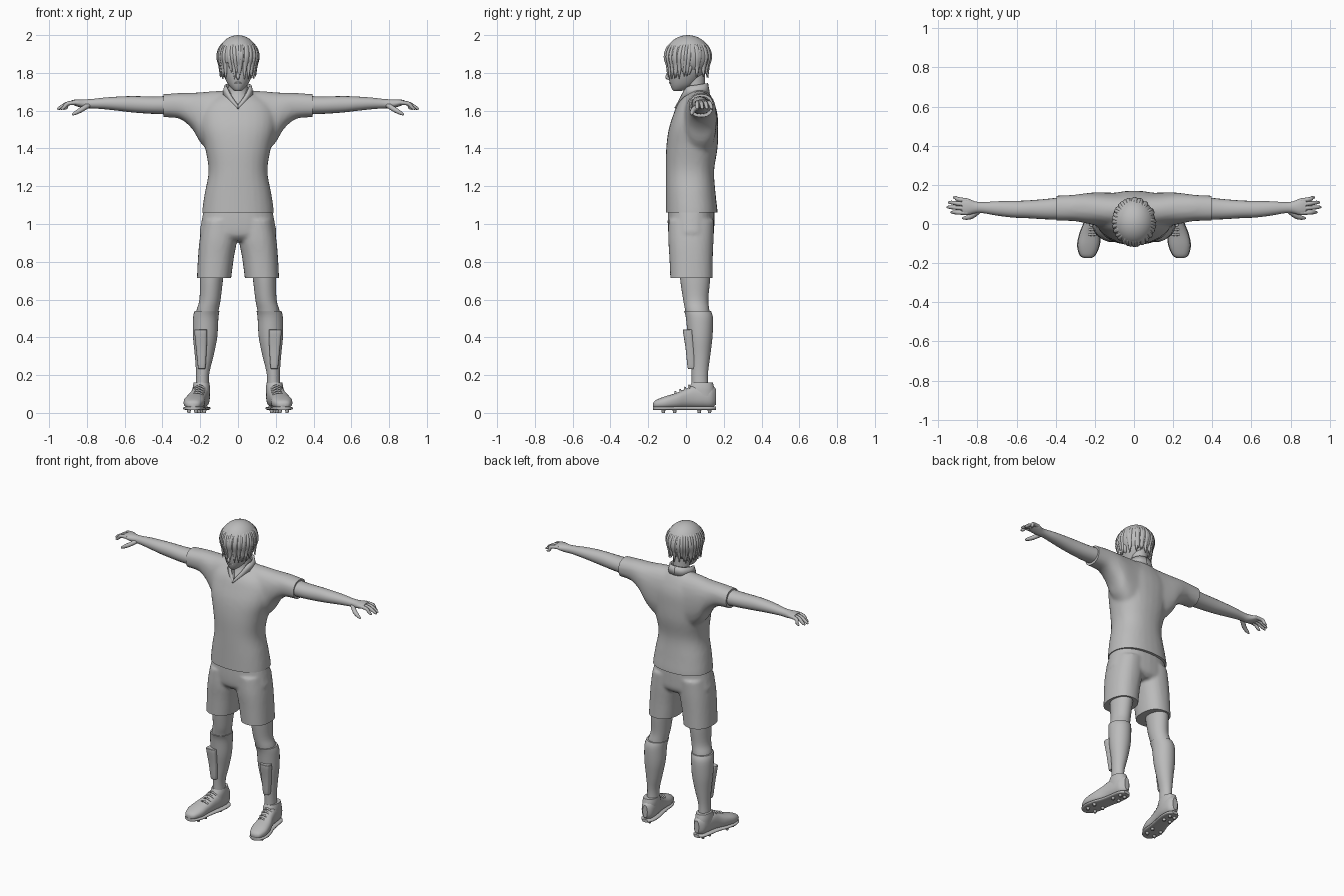
import bpy, bmesh, math, random
from mathutils import Vector

if "Cube" in bpy.data.objects:
    bpy.data.objects.remove(bpy.data.objects["Cube"])

random.seed(4)
grey = bpy.data.materials.new("plain grey")
grey.diffuse_color = (0.5, 0.5, 0.5, 1)
grey.use_nodes = True
grey.node_tree.nodes["Principled BSDF"].inputs["Base Color"].default_value = grey.diffuse_color


def smooth_rows(rows, steps=4):
    """Catmull-Rom interpolation through rows of numbers."""
    out = []
    for i in range(len(rows) - 1):
        a, b = rows[max(i - 1, 0)], rows[i]
        c, d = rows[i + 1], rows[min(i + 2, len(rows) - 1)]
        for s in range(steps):
            t = s / steps
            out.append([q + 0.5 * t * (r - p + t * (2 * p - 5 * q + 4 * r - w + t * (3 * (q - r) + w - p)))
                        for p, q, r, w in zip(a, b, c, d)])
    return out + [list(rows[-1])]


def activate(ob):
    bpy.ops.object.select_all(action='DESELECT')
    ob.select_set(True)
    bpy.context.view_layer.objects.active = ob


def shade(ob, angle=40):
    activate(ob)
    bpy.ops.object.shade_smooth_by_angle(angle=math.radians(angle))


def apply_all(ob):
    activate(ob)
    for m in list(ob.modifiers):
        bpy.ops.object.modifier_apply(modifier=m.name)


def finish(name, bm, mirror=False):
    bmesh.ops.recalc_face_normals(bm, faces=bm.faces)
    me = bpy.data.meshes.new(name)
    bm.to_mesh(me)
    bm.free()
    me.materials.append(grey)
    ob = bpy.data.objects.new(name, me)
    bpy.context.collection.objects.link(ob)
    if mirror:
        ob.modifiers.new("mirror", 'MIRROR').use_mirror_merge = False
    shade(ob)
    return ob


def add_loft(bm, axis, rows, n=28, p=2.3, steps=4):
    """Rows are (position along axis, a0, a1, b0, b1): the extents of each section."""
    ia, ib = [k for k in range(3) if k != axis]
    rings = []
    for t, a0, a1, b0, b1 in smooth_rows(rows, steps):
        ring = []
        for k in range(n):
            c, s = math.cos(math.tau * k / n), math.sin(math.tau * k / n)
            co = [0, 0, 0]
            co[axis] = t
            co[ia] = (a0 + a1) / 2 + (a1 - a0) / 2 * math.copysign(abs(c) ** (2 / p), c)
            co[ib] = (b0 + b1) / 2 + (b1 - b0) / 2 * math.copysign(abs(s) ** (2 / p), s)
            ring.append(bm.verts.new(co))
        rings.append(ring)
    for r, q in zip(rings, rings[1:]):
        for k in range(n):
            bm.faces.new((r[k], r[(k + 1) % n], q[(k + 1) % n], q[k]))
    bm.faces.new(rings[0])
    bm.faces.new(rings[-1])


def loft(name, axis, rows, mirror=False, **kw):
    bm = bmesh.new()
    add_loft(bm, axis, rows, **kw)
    return finish(name, bm, mirror)


def tubes(name, strands, mirror=False):
    """Tapered round tubes; each strand is a list of (x, y, z, radius)."""
    cu = bpy.data.curves.new(name, 'CURVE')
    cu.dimensions, cu.bevel_depth, cu.bevel_resolution, cu.use_fill_caps = '3D', 1, 2, True
    for rows in strands:
        pts = smooth_rows(rows, 3)
        sp = cu.splines.new('POLY')
        sp.points.add(len(pts) - 1)
        for q, (x, y, z, r) in zip(sp.points, pts):
            q.co, q.radius = (x, y, z, 1), r
    cu.materials.append(grey)
    ob = bpy.data.objects.new(name, cu)
    bpy.context.collection.objects.link(ob)
    activate(ob)
    bpy.ops.object.convert(target='MESH')
    ob = bpy.context.object
    if mirror:
        ob.modifiers.new("mirror", 'MIRROR').use_mirror_merge = False
    shade(ob, 60)


def fuse(ob, voxel, rounds, cuts):
    """Merge overlapping lofts into one cloth shell, then trim crisp hems."""
    m = ob.modifiers.new("fuse", 'REMESH')
    m.mode, m.voxel_size = 'VOXEL', voxel
    m = ob.modifiers.new("relax", 'SMOOTH')
    m.factor, m.iterations = 0.5, rounds
    apply_all(ob)
    bm = bmesh.new()
    bm.from_mesh(ob.data)
    for co, no in cuts:
        bmesh.ops.bisect_plane(bm, geom=bm.verts[:] + bm.edges[:] + bm.faces[:],
                               plane_co=co, plane_no=no, clear_outer=True)
        bmesh.ops.holes_fill(bm, edges=[e for e in bm.edges if e.is_boundary])
    bm.to_mesh(ob.data)
    bm.free()
    shade(ob)


# Shirt: torso and sleeves
bm = bmesh.new()
add_loft(bm, 2, [(z, -w, w, f, b) for z, w, f, b in (
    (1.02, .192, -.107, .167), (1.07, .19, -.107, .167), (1.16, .177, -.107, .157),
    (1.28, .156, -.107, .149), (1.4, .174, -.105, .167), (1.5, .198, -.092, .17),
    (1.58, .2, -.067, .167), (1.64, .17, -.042, .15), (1.69, .1, 0, .125), (1.715, .06, .02, .1))])
half = [(.1, -.02, .16, 1.36, 1.705), (.19, -.008, .162, 1.42, 1.698), (.24, .002, .158, 1.5, 1.695),
        (.3, .014, .15, 1.553, 1.694), (.36, .016, .146, 1.564, 1.69), (.43, .016, .144, 1.564, 1.686)]
add_loft(bm, 0, [(-r[0],) + r[1:] for r in half[::-1]] + half)
shirt = finish("shirt", bm)
fuse(shirt, .012, 5, [((0, 0, 1.06), (0, 0, -1)), ((.395, 0, 0), (1, 0, 0)), ((-.395, 0, 0), (-1, 0, 0))])

# V neckline cut
bm = bmesh.new()
tri = [[bm.verts.new((x, y, z)) for x, z in ((0, 1.62), (.062, 1.74), (-.062, 1.74))] for y in (-.3, .04)]
bm.faces.new(tri[0])
bm.faces.new(tri[1])
for k in range(3):
    j = (k + 1) % 3
    bm.faces.new((tri[0][k], tri[0][j], tri[1][j], tri[1][k]))
cutter = finish("neckline_cutter", bm)
cutter.hide_render = True
m = shirt.modifiers.new("neckline", 'BOOLEAN')
m.operation, m.object = 'DIFFERENCE', cutter
apply_all(shirt)
bpy.data.objects.remove(cutter)
shade(shirt)

# Collar band, standing at the neck and running down the V
bm = bmesh.new()
pairs = []
for x, y, z, h in smooth_rows([(0, .122, 1.69, .055), (.05, .108, 1.69, .053), (.077, .055, 1.685, .05),
                               (.07, .002, 1.68, .045), (.04, -.034, 1.65, .028), (0, -.058, 1.612, .014)]):
    inward = Vector((-x, .05 - y, 0)) * .14
    pairs.append((bm.verts.new((x, y, z)), bm.verts.new((x + inward.x, y + inward.y, z + h))))
for (a, b), (c, d) in zip(pairs, pairs[1:]):
    bm.faces.new((a, c, d, b))
collar = finish("collar", bm)
m = collar.modifiers.new("thickness", 'SOLIDIFY')
m.thickness, m.offset = .01, 0
collar.modifiers.new("mirror", 'MIRROR')

# Shorts: pelvis and two legs
bm = bmesh.new()
add_loft(bm, 2, [(1.09, -.178, .178, -.095, .15), (1, -.196, .196, -.097, .15),
                 (.94, -.2, .2, -.09, .146), (.91, -.13, .13, -.06, .12)])
for s in (1, -1):
    add_loft(bm, 2, [(z, s * a, s * b, f, k) for z, a, b, f, k in (
        (1.02, .0, .185, -.092, .148), (.92, .004, .203, -.094, .146),
        (.82, .022, .212, -.088, .142), (.68, .04, .219, -.082, .14))])
shorts = finish("shorts", bm)
fuse(shorts, .01, 4, [((0, 0, .715), (0, 0, -1))])

# Arms, hands and fingers
loft("arm", 0, [(.36, .022, .138, 1.58, 1.678), (.45, .024, .128, 1.583, 1.675), (.55, .03, .12, 1.59, 1.677),
                (.62, .033, .118, 1.598, 1.675), (.7, .043, .116, 1.607, 1.67), (.77, .055, .112, 1.612, 1.662),
                (.81, .055, .115, 1.612, 1.66), (.85, .046, .13, 1.622, 1.66), (.878, .052, .128, 1.632, 1.656)],
     mirror=True, n=20, p=2.1)
fingers = [[(.85, y, 1.643, .012), (.9, (y + ty) / 2, 1.638, .011), (tx - .015, ty, 1.616, .009), (tx, ty, 1.608, .004)]
           for y, ty, tx in ((.058, .06, .938), (.079, .086, .957), (.1, .11, .95), (.119, .135, .925))]
fingers.append([(.79, .07, 1.63, .014), (.83, .04, 1.605, .014), (.862, .031, 1.587, .01), (.878, .03, 1.578, .004)])
tubes("fingers", fingers, mirror=True)

# Legs, socks and shin guards
loft("leg", 2, [(.78, .07, .2, -.035, .13), (.7, .08, .202, -.03, .127), (.6, .092, .204, -.015, .118),
                (.54, .103, .22, -.004, .124), (.46, .112, .228, .01, .13)], mirror=True, p=2)
loft("sock", 2, [(.54, .098, .23, -.01, .132), (.5, .104, .238, 0, .143), (.4, .11, .238, .01, .14),
                 (.3, .13, .228, .024, .128), (.2, .153, .222, .03, .116), (.1, .15, .226, .03, .12)],
     mirror=True, p=2)
loft("shin_guard", 2, [(.235, .178, .206, .015, .045), (.242, .172, .212, .008, .05), (.34, .166, .222, -.002, .045),
                       (.432, .163, .231, -.016, .036), (.44, .168, .226, -.01, .03)], mirror=True, p=3.5)

# Shoes: upper, ankle cuff, sole, laces and studs
shoe = [(-.174, .222, .252, .032, .052), (-.16, .2, .275, .024, .068), (-.11, .178, .288, .02, .088),
        (-.05, .172, .277, .022, .106), (0, .164, .258, .025, .128), (.04, .155, .248, .026, .146),
        (.09, .149, .24, .026, .145), (.135, .153, .23, .028, .146), (.16, .172, .206, .045, .125)]
loft("shoe", 1, shoe, mirror=True, p=2.4)
loft("shoe_cuff", 2, [(.09, .15, .24, .005, .155), (.13, .148, .24, .015, .15), (.16, .152, .235, .03, .142)],
     mirror=True, p=2.2)
loft("sole", 1, [(y, a - .003, b + .003, .014, .034) for y, a, b, _, _ in shoe], mirror=True, p=3)
tubes("laces", [[(.185 + i * -.004, y, z - .012, .005), (.212 - i * .003, y - .006, z + .004, .006),
                 (.242 - i * .003, y, z - .012, .005)]
                for i, (y, z) in enumerate(((-.05, .106), (-.025, .117), (0, .129), (.022, .14)))], mirror=True)
tubes("studs", [[(x, y, .025, .013), (x, y, 0, .008)] for x, y in (
    (.205, -.12), (.26, -.12), (.195, -.06), (.26, -.06), (.178, .07), (.222, .07), (.178, .125), (.212, .125))],
    mirror=True)

# Neck with upper chest, head and nose
loft("neck", 2, [(z, -w, w, f, b) for z, w, f, b in (
    (1.57, .07, -.05, .1), (1.62, .068, -.036, .1), (1.66, .062, -.012, .1),
    (1.7, .054, .003, .1), (1.74, .051, 0, .1), (1.8, .052, -.01, .1))], p=2)
loft("head", 2, [(z, -w, w, f, b) for z, w, f, b in (
    (1.703, .014, -.064, -.03), (1.715, .032, -.074, .01), (1.74, .053, -.084, .05), (1.78, .073, -.092, .085),
    (1.82, .085, -.095, .11), (1.88, .093, -.096, .118), (1.94, .075, -.07, .095))], p=2.1)
tubes("nose", [[(0, -.09, 1.815, .005), (0, -.097, 1.79, .008), (0, -.1, 1.776, .009), (0, -.09, 1.768, .006)]])
tubes("lips", [[(-.02, -.079, 1.747, .003), (0, -.086, 1.748, .005), (.02, -.079, 1.747, .003)]])
tubes("ears", [[(.078, .01, 1.85, .008), (.088, .022, 1.83, .012), (.08, .012, 1.79, .007)]], mirror=True)

# Hair: smooth crown with tapered locks hanging round it
cx, cy, cz = 0, .01, 1.886
bm = bmesh.new()
bmesh.ops.create_uvsphere(bm, u_segments=32, v_segments=20, radius=1)
for v in bm.verts:
    v.co = (v.co.x * .108, cy + v.co.y * .122, cz + v.co.z * .114)
bmesh.ops.bisect_plane(bm, geom=bm.verts[:] + bm.edges[:] + bm.faces[:], plane_co=(0, .01, 1.825),
                       plane_no=(0, .07, .23), clear_inner=True)
bmesh.ops.holes_fill(bm, edges=[e for e in bm.edges if e.is_boundary])
finish("hair_crown", bm)
locks = []
for i in range(38):
    a = math.tau * (i + random.uniform(-.3, .3)) / 38
    sway = random.uniform(-.22, .22)
    tip = random.uniform(1.765, 1.805)
    lock = []
    for k, (deg, r) in enumerate(((42, .004), (65, .011), (90, .014), (115, .013), (0, .002))):
        th = math.radians(deg)
        rad = .9 if k == 4 else .97 * math.sin(th)
        z = tip if k == 4 else cz + .109 * math.cos(th)
        b = a + sway * k / 4
        lock.append((cx + .104 * rad * math.cos(b), cy + .118 * rad * math.sin(b), z, r))
    locks.append(lock)
tubes("hair_locks", locks)
